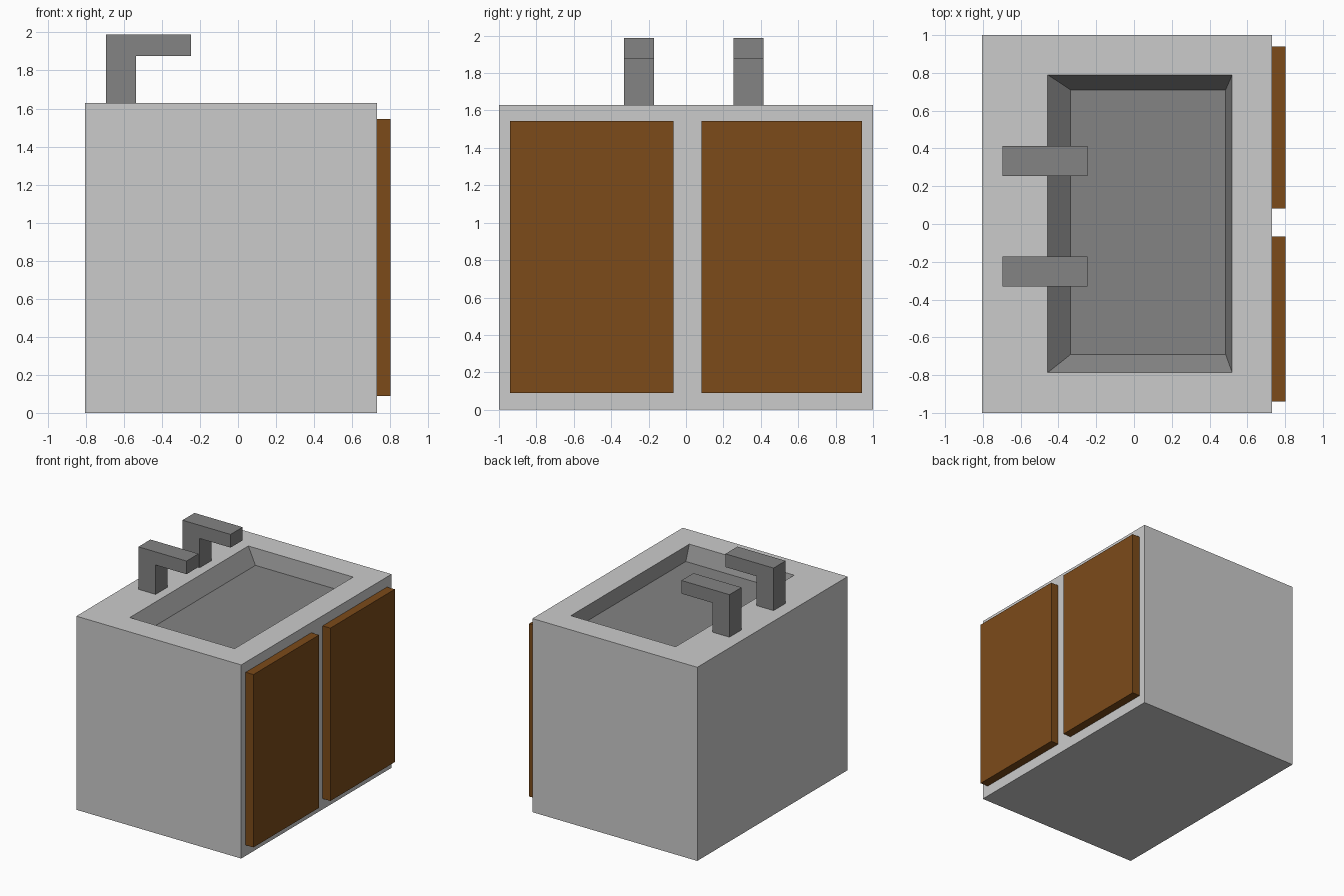
import bpy, bmesh

if "Cube" in bpy.data.objects:
    bpy.data.objects.remove(bpy.data.objects["Cube"])


def material(name, rgb):
    m = bpy.data.materials.new(name)
    m.diffuse_color = (*rgb, 1)
    m.use_nodes = True
    m.node_tree.nodes["Principled BSDF"].inputs["Base Color"].default_value = m.diffuse_color
    return m


def rect(x0, x1, y0, y1, z):
    return [(x0, y0, z), (x1, y0, z), (x1, y1, z), (x0, y1, z)]


def loft(name, rings, mats, dark_from=None):
    """Skin a stack of matching rings and cap both ends."""
    bm = bmesh.new()
    loops = [[bm.verts.new(p) for p in ring] for ring in rings]
    n = len(loops[0])
    bm.faces.new(loops[0][::-1])
    for k, (a, b) in enumerate(zip(loops, loops[1:])):
        for i in range(n):
            j = (i + 1) % n
            f = bm.faces.new((a[i], a[j], b[j], b[i]))
            f.material_index = int(dark_from is not None and k >= dark_from)
    cap = bm.faces.new(loops[-1])
    cap.material_index = int(dark_from is not None)
    bmesh.ops.recalc_face_normals(bm, faces=bm.faces)
    mesh = bpy.data.meshes.new(name)
    bm.to_mesh(mesh)
    bm.free()
    for m in mats:
        mesh.materials.append(m)
    obj = bpy.data.objects.new(name, mesh)
    bpy.context.collection.objects.link(obj)
    return obj


light = material("light_grey", (0.6, 0.6, 0.6))
dark = material("dark_grey", (0.23, 0.23, 0.23))
wood = material("brown_wood", (0.2, 0.07, 0.01))

# Cabinet with a sloped basin sunk into its top
loft("cabinet_with_basin", [
    rect(-0.805, 0.73, -1, 1, 0),
    rect(-0.805, 0.73, -1, 1, 1.63),
    rect(-0.457, 0.52, -0.787, 0.79, 1.63),
    rect(-0.335, 0.485, -0.69, 0.71, 1.53),
], [light, dark], dark_from=2)

# Two cupboard doors
for side, y0, y1 in (("left", -0.94, -0.067), ("right", 0.083, 0.94)):
    loft(f"door_{side}", [rect(0.73, 0.802, y0, y1, z) for z in (0.09, 1.545)], [wood])

# Two L-shaped taps, a side profile extruded along y
profile = [(-0.695, 1.63), (-0.535, 1.63), (-0.535, 1.877),
           (-0.247, 1.877), (-0.247, 1.988), (-0.695, 1.988)]
for side, y0 in (("left", -0.332), ("right", 0.254)):
    loft(f"tap_{side}", [[(x, y, z) for x, z in profile] for y in (y0, y0 + 0.16)], [dark])
